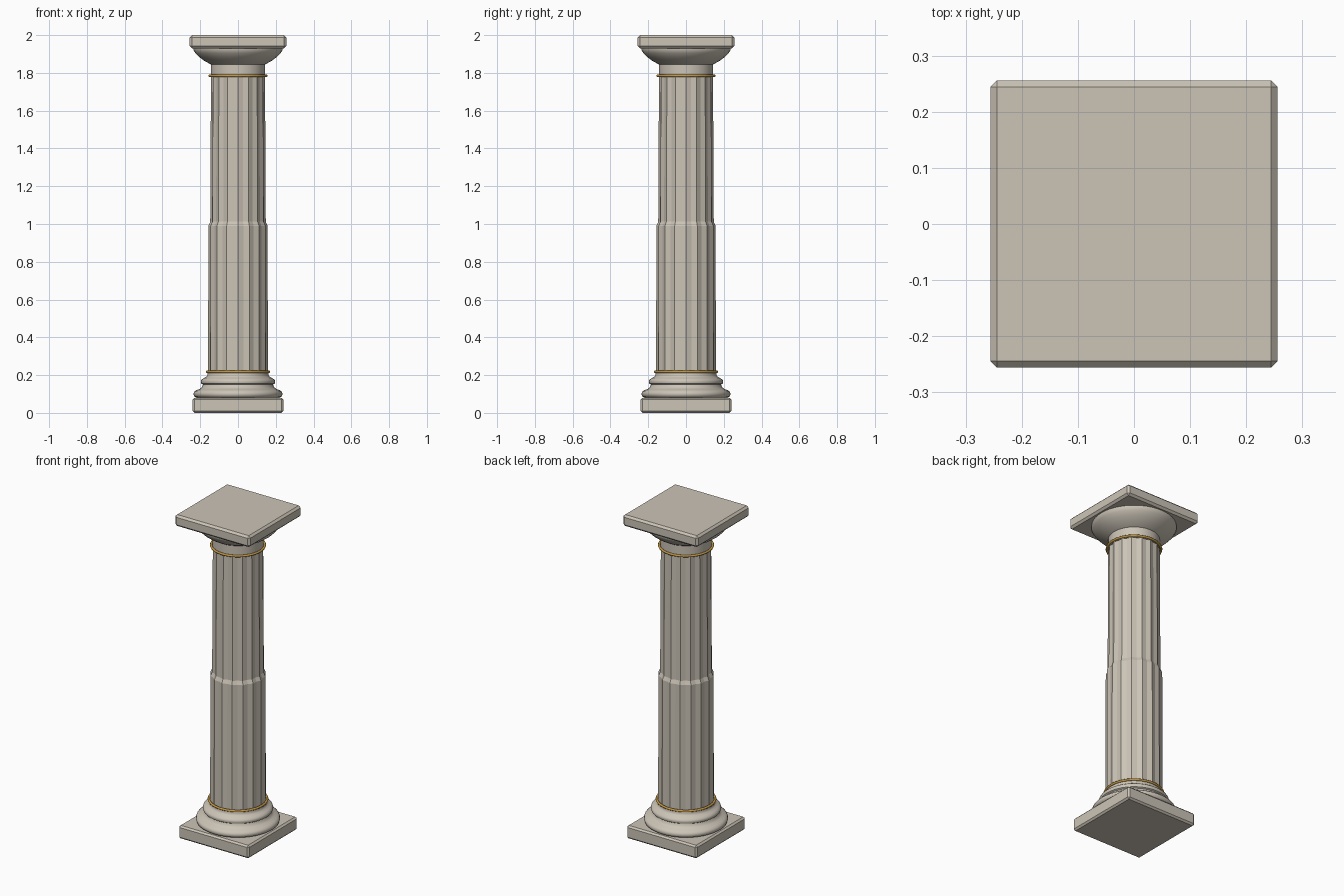
import bpy, bmesh
from math import sin, cos, pi, radians

cube = bpy.data.objects.get("Cube")
if cube:
    bpy.data.objects.remove(cube, do_unlink=True)


def material(name, colour):
    m = bpy.data.materials.new(name)
    m.use_nodes = True
    m.diffuse_color = colour
    m.node_tree.nodes["Principled BSDF"].inputs["Base Color"].default_value = colour
    return m


stone = material("warm stone", (0.60, 0.55, 0.47, 1))
gold = material("aged gold", (0.55, 0.32, 0.06, 1))


def finish(obj, mat, angle):
    obj.data.materials.append(mat)
    bpy.ops.object.select_all(action="DESELECT")
    obj.select_set(True)
    bpy.context.view_layer.objects.active = obj
    bpy.ops.object.shade_smooth_by_angle(angle=radians(angle))


def slab(name, half, z0, z1, bevel):
    """Square slab with chamfered edges."""
    bpy.ops.mesh.primitive_cube_add(size=1, location=(0, 0, (z0 + z1) / 2))
    obj = bpy.context.object
    obj.name = name
    obj.scale = (2 * half, 2 * half, z1 - z0)
    bpy.ops.object.transform_apply(location=False, rotation=False, scale=True)
    mod = obj.modifiers.new("chamfer", "BEVEL")
    mod.width, mod.segments = bevel, 1
    obj.data.materials.append(stone)


def turned(name, profile, sides, angle, flute=None):
    """Stack of rings from (radius, z) pairs, optionally fluted, with caps."""
    bm = bmesh.new()
    rings = []
    for r, z in profile:
        ring = []
        for i in range(sides):
            a = 2 * pi * i / sides
            k = r * (flute(i) if flute else 1)
            ring.append(bm.verts.new((k * cos(a), k * sin(a), z)))
        rings.append(ring)
    for low, high in zip(rings, rings[1:]):
        for i in range(sides):
            j = (i + 1) % sides
            bm.faces.new((low[i], low[j], high[j], high[i]))
    bm.faces.new(rings[0][::-1])
    bm.faces.new(rings[-1])
    mesh = bpy.data.meshes.new(name)
    bm.to_mesh(mesh)
    bm.free()
    obj = bpy.data.objects.new(name, mesh)
    bpy.context.collection.objects.link(obj)
    finish(obj, stone, angle)


def gold_ring(name, radius, z):
    bpy.ops.mesh.primitive_torus_add(major_radius=radius, minor_radius=0.007,
                                     major_segments=48, minor_segments=8,
                                     location=(0, 0, z))
    obj = bpy.context.object
    obj.name = name
    finish(obj, gold, 60)


# Square slabs at the foot and the top
slab("plinth", 0.24, 0, 0.08, 0.01)
slab("abacus", 0.256, 1.93, 2.0, 0.012)

# Moulded base: large torus, hollow, small torus, collar
turned("moulded_base", [(0.22, 0.08), (0.232, 0.088), (0.236, 0.1), (0.232, 0.112),
                        (0.22, 0.121), (0.202, 0.127), (0.19, 0.137), (0.186, 0.15),
                        (0.194, 0.155), (0.197, 0.165), (0.194, 0.175), (0.182, 0.184),
                        (0.168, 0.19), (0.162, 0.2), (0.162, 0.216)], 48, 40)

# Fluted shaft that steps in at mid height
turned("fluted_shaft", [(0.158, 0.2), (0.157, 0.99), (0.147, 1.012), (0.143, 1.79)],
       32, 15, lambda i: 1 if i % 2 == 0 else 0.95)

# Neck and flaring echinus below the abacus
turned("capital", [(0.143, 1.78), (0.143, 1.845), (0.15, 1.848), (0.18, 1.865),
                   (0.207, 1.885), (0.226, 1.905), (0.236, 1.922), (0.236, 1.935)], 48, 40)

gold_ring("lower_ring", 0.163, 0.218)
gold_ring("upper_ring", 0.15, 1.785)
